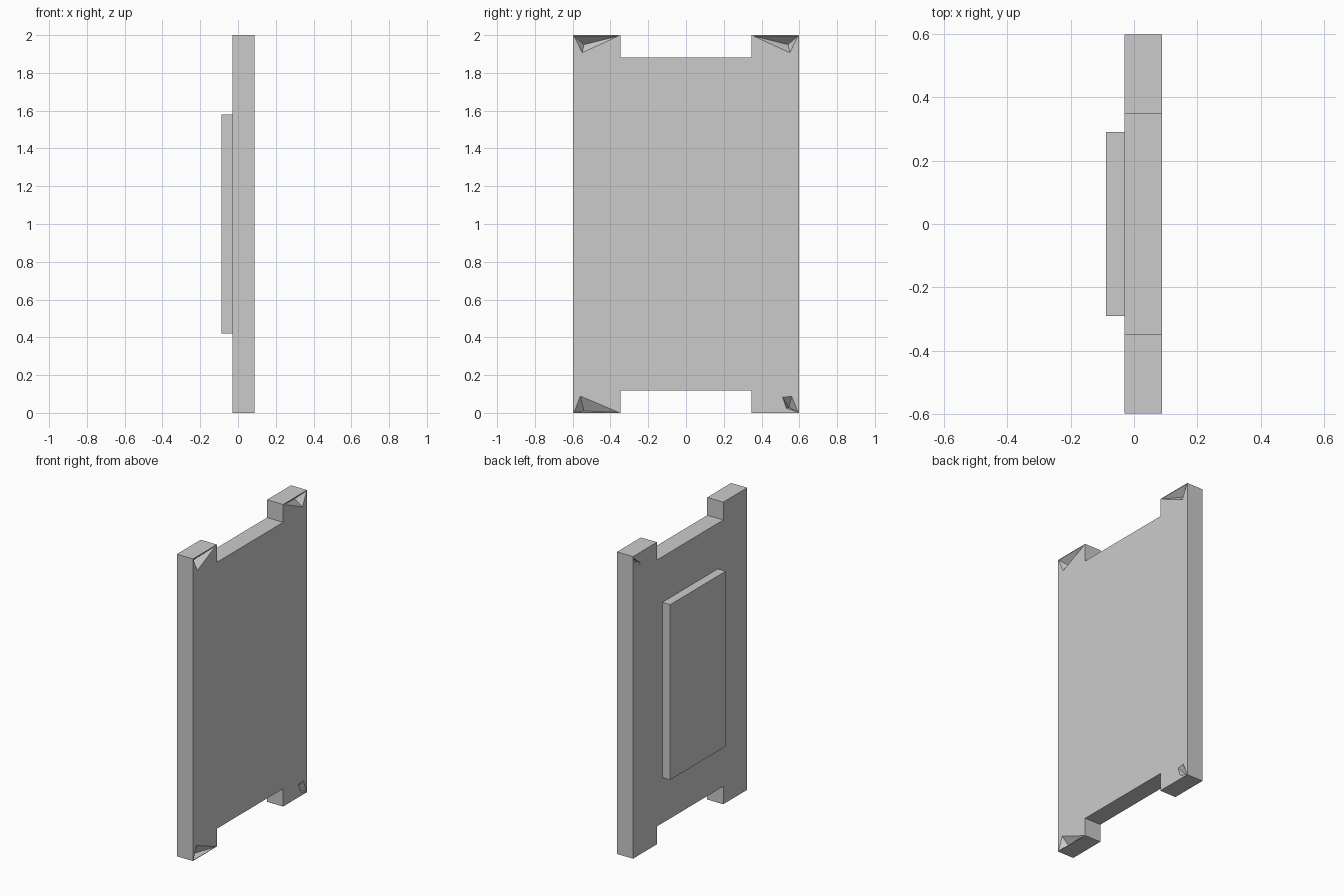
import bpy, bmesh
from mathutils import Vector

cube = bpy.data.objects.get("Cube")
if cube:
    bpy.data.objects.remove(cube, do_unlink=True)

grey = bpy.data.materials.new("plain grey")
grey.use_nodes = True
colour = (0.6, 0.6, 0.6, 1)
grey.diffuse_color = colour
grey.node_tree.nodes["Principled BSDF"].inputs["Base Color"].default_value = colour

X_BACK, X_MID, X_FRONT = -0.0875, -0.03, 0.0875
HALF_W, HEIGHT = 0.597, 2.0
NOTCH_W, NOTCH_H = 0.347, 0.118


def add_object(name, bm):
    bmesh.ops.recalc_face_normals(bm, faces=bm.faces)
    mesh = bpy.data.meshes.new(name)
    bm.to_mesh(mesh)
    bm.free()
    mesh.materials.append(grey)
    obj = bpy.data.objects.new(name, mesh)
    bpy.context.collection.objects.link(obj)
    return obj


def extrude_profile(name, outline, x0, x1):
    """Solid from a y-z outline, spanning x0 to x1."""
    bm = bmesh.new()
    face = bm.faces.new([bm.verts.new((x0, y, z)) for y, z in outline])
    moved = bmesh.ops.extrude_face_region(bm, geom=[face])["geom"]
    verts = [g for g in moved if isinstance(g, bmesh.types.BMVert)]
    bmesh.ops.translate(bm, verts=verts, vec=(x1 - x0, 0, 0))
    return add_object(name, bm)


# Slab with a notch in its top and bottom edges
lower = [(-HALF_W, 0), (-NOTCH_W, 0), (-NOTCH_W, NOTCH_H),
         (NOTCH_W, NOTCH_H), (NOTCH_W, 0), (HALF_W, 0)]
upper = [(y, HEIGHT - z) for y, z in reversed(lower)]
slab = extrude_profile("slab", lower + upper, X_MID, X_FRONT)

# Raised panel on the other broad face
extrude_profile("raised_panel",
                [(-0.29, 0.42), (0.29, 0.42), (0.29, 1.58), (-0.29, 1.58)],
                X_BACK, X_MID)

# Chipped corners: outline on the face, deepest point, face x, inward direction
chips = [
    ([(-0.595, 1.997), (-0.35, 1.997), (-0.55, 1.905)], (-0.54, 1.95), X_FRONT, -1),
    ([(0.35, 1.997), (0.595, 1.997), (0.55, 1.905), (0.5, 1.935)], (0.54, 1.95), X_FRONT, -1),
    ([(-0.595, 0.003), (-0.35, 0.003), (-0.56, 0.092)], (-0.54, 0.01), X_FRONT, -1),
    ([(0.595, 0.003), (0.56, 0.09), (0.51, 0.085), (0.53, 0.025)], (0.545, 0.03), X_FRONT, -1),
    ([(0.593, 1.99), (0.51, 1.92), (0.56, 1.935)], (0.56, 1.955), X_MID, 1),
]
cutters = bpy.data.collections.new("chip_cutters")
bpy.context.scene.collection.children.link(cutters)
for i, (outline, apex, x, inward) in enumerate(chips):
    bm = bmesh.new()
    for y, z in outline:
        bm.verts.new((x - inward * 0.002, y, z))
    bm.verts.new(Vector((x + inward * 0.05, *apex)))
    bmesh.ops.convex_hull(bm, input=bm.verts)
    cutter = add_object(f"chip_cutter_{i + 1}", bm)
    bpy.context.collection.objects.unlink(cutter)
    cutters.objects.link(cutter)
    cutter.hide_render = True
    cutter.hide_viewport = True

cut = slab.modifiers.new("chipped corners", "BOOLEAN")
cut.operation = "DIFFERENCE"
cut.operand_type = "COLLECTION"
cut.collection = cutters
cut.solver = "EXACT"
